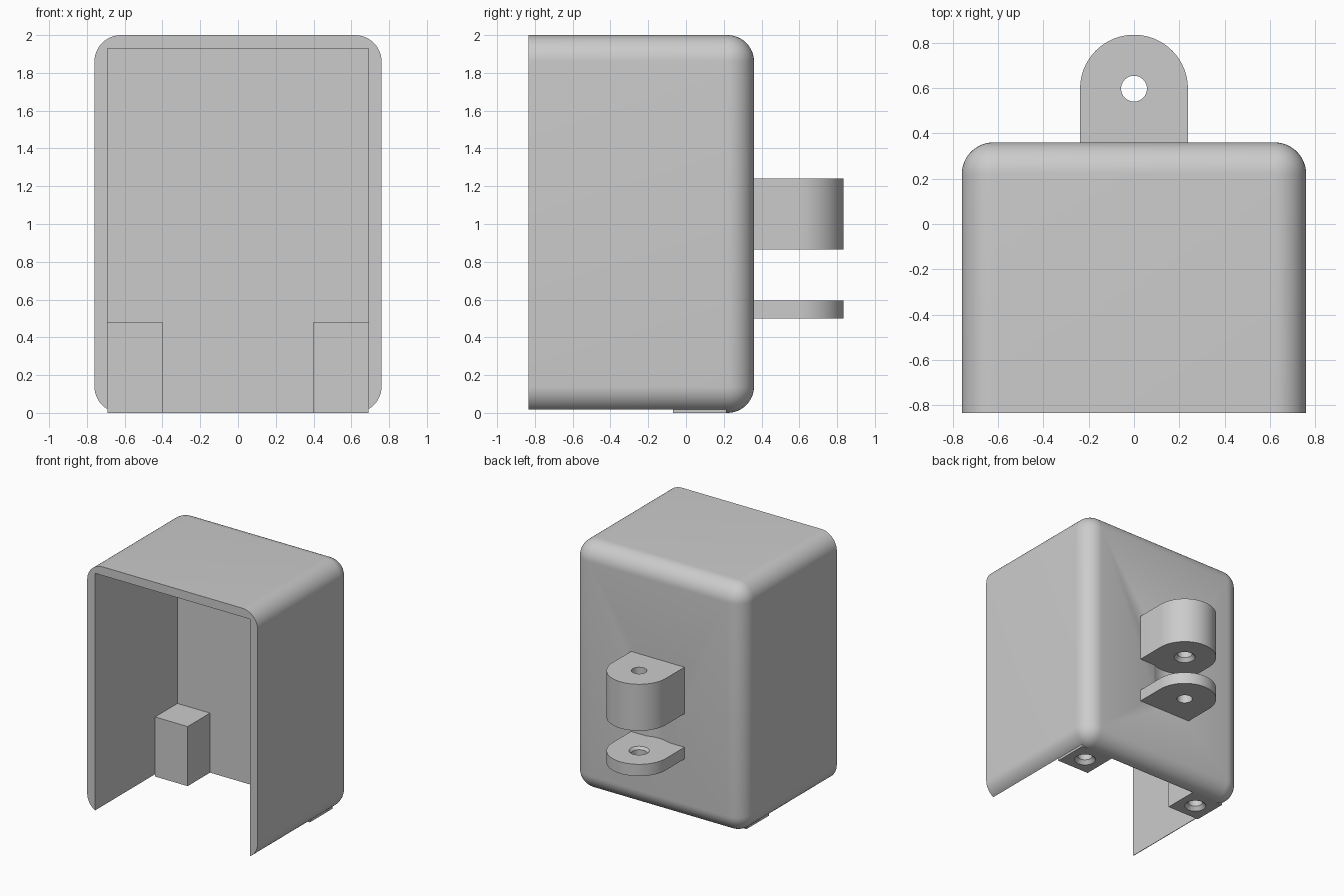
import bpy, bmesh, math

cube = bpy.data.objects.get("Cube")
if cube:
    bpy.data.objects.remove(cube)

grey = bpy.data.materials.new("light_grey")
grey.use_nodes = True
grey.diffuse_color = (0.6, 0.6, 0.6, 1)
grey.node_tree.nodes["Principled BSDF"].inputs["Base Color"].default_value = (0.6, 0.6, 0.6, 1)


def make(name, bm):
    bmesh.ops.recalc_face_normals(bm, faces=bm.faces[:])
    mesh = bpy.data.meshes.new(name)
    bm.to_mesh(mesh)
    bm.free()
    mesh.materials.append(grey)
    obj = bpy.data.objects.new(name, mesh)
    bpy.context.collection.objects.link(obj)
    return obj


def box(x0, x1, y0, y1, z0, z1):
    bm = bmesh.new()
    bmesh.ops.create_cube(bm, size=1)
    for v in bm.verts:
        v.co = ((x0 + x1) / 2 + v.co.x * (x1 - x0),
                (y0 + y1) / 2 + v.co.y * (y1 - y0),
                (z0 + z1) / 2 + v.co.z * (z1 - z0))
    return bm


def lathe(x, y, profile, sides=48):
    """Solid of revolution from (radius, z) pairs."""
    bm = bmesh.new()
    rings = [[bm.verts.new((x + r * math.cos(math.tau * i / sides),
                            y + r * math.sin(math.tau * i / sides), z))
              for i in range(sides)] for r, z in profile]
    for a, b in zip(rings, rings[1:]):
        for i in range(sides):
            j = (i + 1) % sides
            bm.faces.new((a[i], a[j], b[j], b[i]))
    bm.faces.new(rings[0])
    bm.faces.new(rings[-1])
    return bm


def cut(obj, bm):
    cutter = make("cutter", bm)
    cutter.hide_render = True
    mod = obj.modifiers.new("cut", 'BOOLEAN')
    mod.operation = 'DIFFERENCE'
    mod.solver = 'EXACT'
    mod.object = cutter
    bpy.context.view_layer.objects.active = obj
    bpy.ops.object.modifier_apply(modifier=mod.name)
    bpy.data.objects.remove(cutter)


def smooth(obj):
    bpy.ops.object.select_all(action='DESELECT')
    obj.select_set(True)
    bpy.context.view_layer.objects.active = obj
    bpy.ops.object.shade_smooth_by_angle(angle=math.radians(25))


FRONT, BACK, INNER = -0.835, 0.36, 0.215
PIN_Y, LUG_R = 0.597, 0.238

# Rounded housing: every edge softened except the open front rim
bm = box(-0.76, 0.76, FRONT, BACK, 0, 2)
edges = [e for e in bm.edges if any(v.co.y > 0 for v in e.verts)]
bmesh.ops.bevel(bm, geom=edges, offset=0.14, segments=12, profile=0.5,
                affect='EDGES', clamp_overlap=False)
housing = make("housing", bm)

# Cavity open to the front and the underside
cut(housing, box(-0.69, 0.69, FRONT - 0.2, INNER, -0.2, 1.93))
# Shallow clearance recess between the hinge lugs
cut(housing, lathe(0, PIN_Y, [(0.258, 0.595), (0.258, 0.865)], 96))
smooth(housing)

# Mounting posts with countersunk blind screw holes
for side, name in ((-1, "right_post"), (1, "left_post")):
    x0, x1 = sorted((side * 0.4, side * 0.69))
    post = make(name, box(x0, x1, -0.07, INNER, 0, 0.48))
    cut(post, lathe(side * 0.545, 0.072,
                    [(0.1, -0.02), (0.08, 0), (0.055, 0.03), (0.055, 0.36)]))
    smooth(post)


# Hinge lugs with round ends
def lug(name, z0, z1, hole):
    outline = [(LUG_R, BACK)]
    outline += [(LUG_R * math.cos(math.pi * i / 32), PIN_Y + LUG_R * math.sin(math.pi * i / 32))
                for i in range(33)]
    outline.append((-LUG_R, BACK))
    bm = bmesh.new()
    face = bm.faces.new([bm.verts.new((x, y, z0)) for x, y in outline])
    ext = bmesh.ops.extrude_face_region(bm, geom=[face])
    for v in ext["geom"]:
        if isinstance(v, bmesh.types.BMVert):
            v.co.z = z1
    obj = make(name, bm)
    cut(obj, lathe(0, PIN_Y, hole))
    smooth(obj)


lug("upper_lug", 0.865, 1.24, [(0.095, 0.845), (0.08, 0.865), (0.057, 0.895), (0.057, 1.3)])
lug("lower_lug", 0.5, 0.595, [(0.058, 0.45), (0.058, 0.575), (0.075, 0.595), (0.09, 0.615)])
